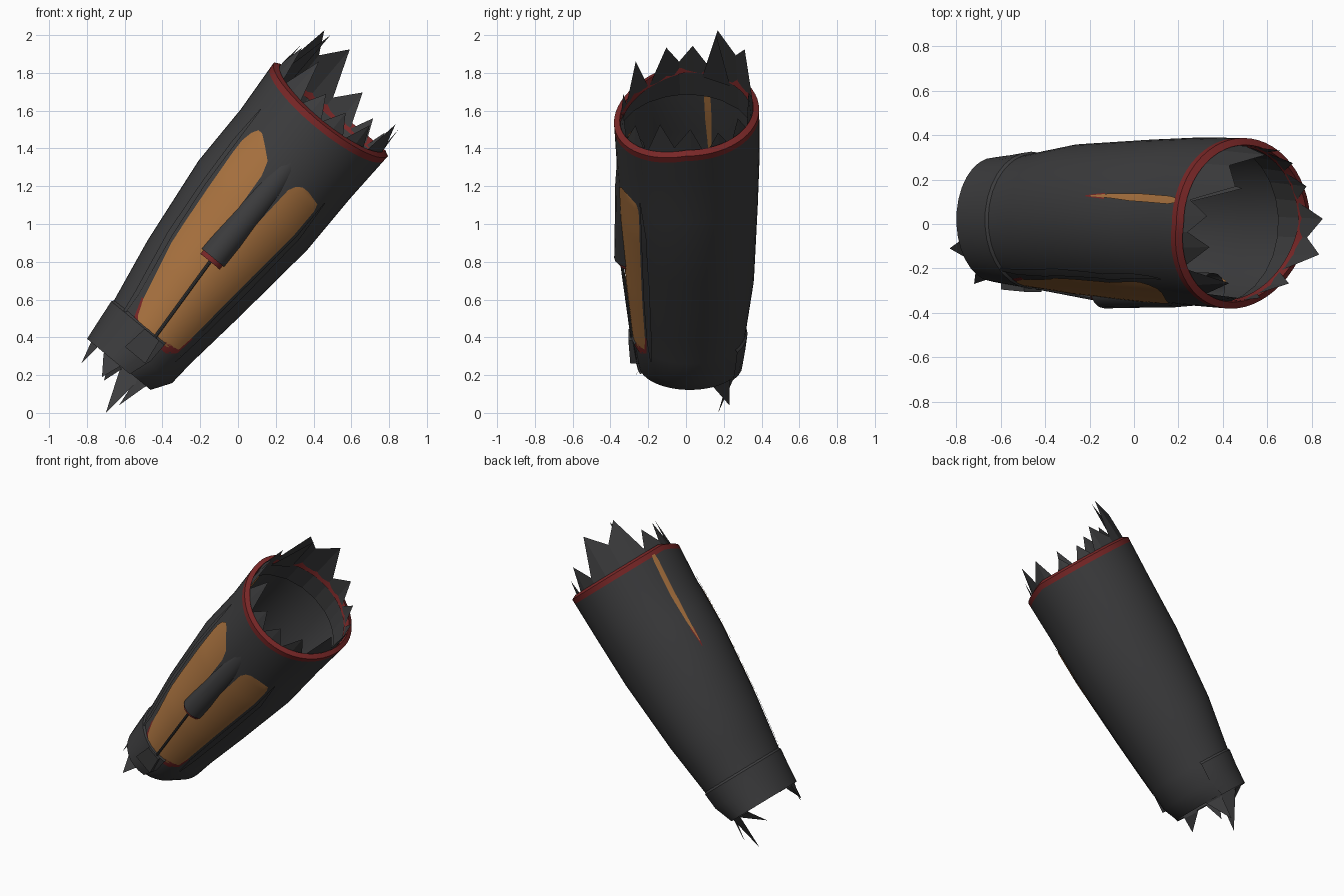
import bpy, bmesh, math
from mathutils import Vector, Matrix

if "Cube" in bpy.data.objects:
    bpy.data.objects.remove(bpy.data.objects["Cube"])

def material(name, rgb):
    m = bpy.data.materials.new(name)
    m.diffuse_color = (*rgb, 1)
    m.use_nodes = True
    m.node_tree.nodes["Principled BSDF"].inputs["Base Color"].default_value = m.diffuse_color
    return m

DARK = material("charcoal", (0.045, 0.045, 0.047))
TAN = material("tan", (0.40, 0.17, 0.05))
RED = material("dark_red", (0.19, 0.02, 0.02))

# Tilted sleeve axis; U runs across the sleeve, y is depth
AX, U = Vector((0.635, 0, 0.772)), Vector((0.772, 0, -0.635))
ORG = U * -0.635

# t along axis, left and right half widths, front y, back y
PROFILE = [(-0.50, -0.22, 0.19, -0.25, 0.29), (-0.20, -0.225, 0.20, -0.25, 0.29),
           (-0.10, -0.235, 0.265, -0.265, 0.30), (0.04, -0.25, 0.275, -0.28, 0.315),
           (0.40, -0.315, 0.318, -0.315, 0.36), (0.90, -0.375, 0.37, -0.35, 0.38),
           (1.25, -0.375, 0.372, -0.37, 0.39), (1.57, -0.398, 0.385, -0.387, 0.387),
           (1.90, -0.39, 0.385, -0.38, 0.38)]

def prof(t):
    for a, b in zip(PROFILE, PROFILE[1:]):
        if t <= b[0]:
            f = (t - a[0]) / (b[0] - a[0])
            return [p + (q - p) * f for p, q in zip(a[1:], b[1:])]
    return PROFILE[-1][1:]

def place(t, u, y):
    return ORG + AX * t + U * u + Vector((0, y, 0))

def surf(t, th, k=1.0):
    l, r, f, b = prof(t)
    return place(t, (l + r) / 2 + (r - l) / 2 * k * math.cos(th),
                 (f + b) / 2 + (b - f) / 2 * k * math.sin(th))

def theta(t, u):
    """Angle on the front half where the surface has offset u."""
    l, r = prof(t)[:2]
    return -math.acos(max(-1, min(1, (2 * u - l - r) / (r - l))))

def mesh_object(name, verts, faces, mat, smooth=True):
    me = bpy.data.meshes.new(name)
    me.from_pydata([tuple(v) for v in verts], [], faces)
    me.materials.append(mat)
    ob = bpy.data.objects.new(name, me)
    bpy.context.collection.objects.link(ob)
    if smooth:
        bpy.context.view_layer.objects.active = ob
        ob.select_set(True)
        bpy.ops.object.shade_smooth_by_angle(angle=math.radians(35))
        ob.select_set(False)
    return ob

def grid(name, rows, mat, closed=False):
    n = len(rows[0])
    verts = [v for r in rows for v in r]
    faces = [(i * n + j, i * n + (j + 1) % n, (i + 1) * n + (j + 1) % n, (i + 1) * n + j)
             for i in range(len(rows) - 1) for j in range(n if closed else n - 1)]
    return mesh_object(name, verts, faces, mat)

def lerp_rows(keys, step=0.04):
    out = []
    for a, b in zip(keys, keys[1:]):
        n = max(1, round((b[0] - a[0]) / step))
        out += [[p + (q - p) * i / n for p, q in zip(a, b)] for i in range(n)]
    return out + [keys[-1]]

def panel(name, keys, mat, scales, angular=False, n=10):
    """Thin plate on the shell; keys are (t, low edge, high edge)."""
    for k in scales:
        rows = []
        for t, lo, hi in lerp_rows(keys):
            a, b = (lo, hi) if angular else (theta(t, lo), theta(t, hi))
            rows.append([surf(t, a + (b - a) * j / n, k) for j in range(n + 1)])
        grid(name + ("_outer" if k > 1 else "_inner"), rows, mat)

SEG = 56
ANG = [2 * math.pi * i / SEG for i in range(SEG)]

def rim_t(th):
    return 1.52 - 0.09 * max(0, -math.sin(th))

# Main sleeve shell, with the upper edge dipping at the front
ts = [-0.2, -0.1, 0.04, 0.22, 0.4, 0.65, 0.9, 1.1, 1.25]
rows = [[surf(t, a) for a in ANG] for t in ts]
rows += [[surf(1.25 + (rim_t(a) - 1.25) * f, a) for a in ANG] for f in (0.5, 1)]
grid("sleeve", rows, DARK, True)

# Bevelled red rim at the upper opening
grid("red_rim", [[surf(rim_t(a) + d, a, k) for a in ANG]
                 for d, k in ((0, 1.0), (0.035, 1.0), (0.05, 0.92), (0.0, 0.90))], RED, True)

# Cuff around the lower end, open on the right
cuff_angles = [math.radians(55 + 235 * i / 20) for i in range(21)]
grid("lower_cuff", [[surf(t, a, k) for a in cuff_angles]
                    for t, k in ((-0.2, 0.98), (-0.205, 1.035), (-0.08, 1.04), (0.03, 1.04), (0.045, 1.0))], DARK)

# Tan windows: wide lower part, two upper arms beside the barrel
SC = (1.012, 0.985)
panel("window_base", [(0.03, -0.07, 0.12), (0.06, -0.10, 0.178), (0.15, -0.135, 0.192),
                      (0.47, -0.207, 0.22), (0.60, -0.222, 0.232)], TAN, SC, n=16)
panel("window_left", [(0.60, -0.222, -0.04), (0.83, -0.243, -0.05), (1.05, -0.26, -0.065),
                      (1.13, -0.262, -0.09), (1.19, -0.25, -0.16), (1.225, -0.23, -0.205)], TAN, SC)
panel("window_right", [(0.60, 0.06, 0.232), (0.92, 0.08, 0.263), (1.08, 0.09, 0.265),
                       (1.12, 0.11, 0.255), (1.14, 0.14, 0.18)], TAN, SC)
# Red lower border of the windows
panel("window_red_edge", [(0.0, -0.02, 0.14), (0.04, -0.11, 0.185), (0.15, -0.147, 0.20)], RED, (1.007,))
# Raised seams beside the windows
panel("left_seam", [(-0.02, -0.165, -0.155), (0.15, -0.19, -0.165), (0.5, -0.255, -0.225), (0.83, -0.285, -0.262),
                    (1.1, -0.298, -0.275), (1.32, -0.29, -0.285)], DARK, (1.022,), n=3)
panel("right_seam", [(0.0, 0.20, 0.205), (0.15, 0.203, 0.225), (0.5, 0.233, 0.262),
                     (0.92, 0.274, 0.295), (1.15, 0.275, 0.28)], DARK, (1.022,), n=3)

# Narrow tan slit on the upper left side, with red tip
R = math.radians
panel("side_slit", [(0.90, R(162), R(162.6)), (1.05, R(160.5), R(164)), (1.2, R(160.5), R(166)),
                    (1.48, R(161.5), R(167)), (1.53, R(162.5), R(166))], TAN, SC, True, 4)
panel("side_slit_red", [(0.86, R(161.8), R(162.6)), (1.0, R(160), R(164.5))], RED, (1.006,), True, 3)

# Piston barrel blending into the sleeve
def ring(t, y, r, n=16):
    return [place(t, 0.01 + r * math.cos(2 * math.pi * i / n), y + r * math.sin(2 * math.pi * i / n))
            for i in range(n)]

grid("piston_barrel", [ring(0.55, -0.30, 0.01), ring(0.55, -0.30, 0.08), ring(0.8, -0.295, 0.082),
                       ring(1.05, -0.295, 0.08), ring(1.32, -0.29, 0.07)], DARK, True)
grid("barrel_red_end", [ring(0.525, -0.285, 0.055), ring(0.525, -0.285, 0.076), ring(0.55, -0.285, 0.076)], RED, True)

# Piston rod
p0, p1 = place(0.56, 0.01, -0.345), Vector((-0.44, -0.285, 0.40))
bm = bmesh.new()
bmesh.ops.create_cone(bm, cap_ends=True, segments=8, radius1=0.009, radius2=0.009, depth=(p0 - p1).length,
                      matrix=Matrix.Translation((p0 + p1) / 2) @ (p0 - p1).to_track_quat('Z', 'Y').to_matrix().to_4x4())
me = bpy.data.meshes.new("piston_rod")
bm.to_mesh(me)
me.materials.append(DARK)
bpy.context.collection.objects.link(bpy.data.objects.new("piston_rod", me))

# Rod anchor block on the cuff
corners = [place(t, u, y) for t, w, y0 in ((-0.11, 0.07, -0.295), (0.03, 0.05, -0.305))
           for u, y in ((0.02 - w, y0), (0.02 + w, y0), (0.02 + w, -0.21), (0.02 - w, -0.21))]
mesh_object("rod_anchor", corners, [(0, 1, 2, 3), (7, 6, 5, 4), (0, 4, 5, 1), (1, 5, 6, 2), (2, 6, 7, 3), (3, 7, 4, 0)],
            DARK, False)

# Torn lining at the upper opening: jagged band of (angle, tip t)
TIPS = [(-128, 1.71), (-102, 1.60), (-78, 1.59), (-52, 1.62), (-24, 1.71), (4, 1.70), (30, 1.64),
        (54, 1.66), (78, 1.73), (112, 1.863), (150, 1.855), (174, 1.71), (198, 1.71)]
verts, faces = [], []
N = len(TIPS)
for i, (a, t) in enumerate(TIPS):
    b = TIPS[(i + 1) % N][0] + (360 if i == N - 1 else 0)
    mid, tm = R((a + b) / 2), max(1.5, min(t, TIPS[(i + 1) % N][1]) - 0.12)
    if math.sin(mid) < -0.3:
        tm = 1.47
    verts += [surf(1.36, R(a), 0.95), surf(t, R(a), 0.88), surf(1.36, mid, 0.95), surf(tm, mid, 0.91)]
for i in range(2 * N):
    j = (i + 1) % (2 * N)
    faces.append((2 * i, 2 * j, 2 * j + 1, 2 * i + 1))
mesh_object("torn_upper_lining", verts, faces, DARK, False)

# Torn shards at the lower opening: base angle, half width, tip (x, y, z)
SHARDS = [(68, 18, (-0.70, 0.17, 0.0)), (42, 13, (-0.63, 0.23, 0.04)),
          (-104, 16, (-0.72, -0.27, 0.19)), (212, 11, (-0.83, -0.11, 0.26)), (95, 12, (-0.71, 0.10, 0.17))]
for a, w, tip in SHARDS:
    mesh_object("torn_lower_shard", [surf(-0.10, R(a - w), 0.96), surf(-0.10, R(a + w), 0.96),
                                     surf(-0.21, R(a + w), 0.96), Vector(tip), surf(-0.21, R(a - w), 0.96)],
                [(0, 1, 2, 4), (4, 2, 3)], DARK, False)

# Tip that sets the highest point
mesh_object("torn_upper_shard", [surf(1.5, R(138), 0.9), surf(1.5, R(166), 0.9), Vector((0.49, 0.16, 2.0))],
            [(0, 1, 2)], DARK, False)
